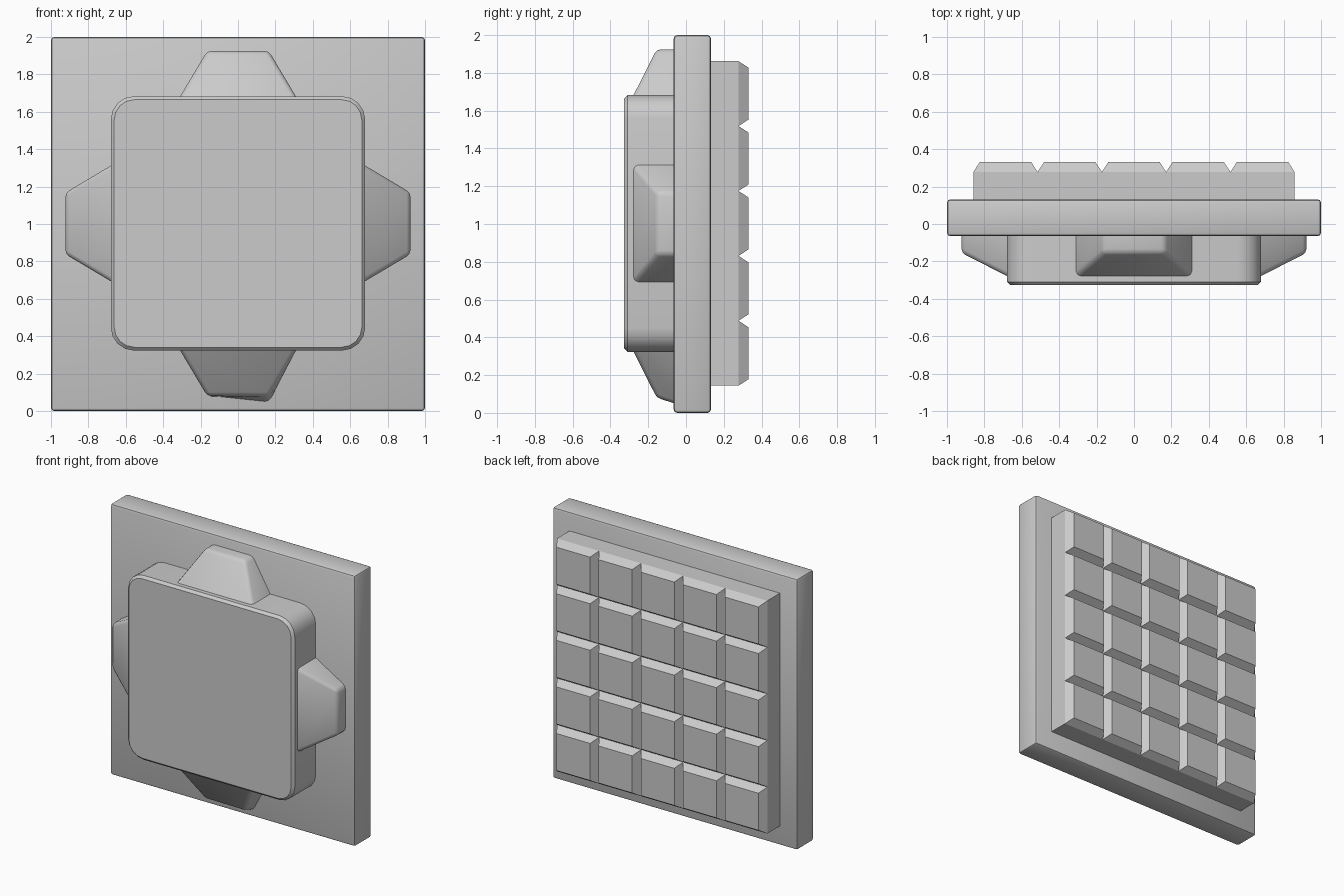
import bpy, bmesh, math
from mathutils import Vector, Matrix

if "Cube" in bpy.data.objects:
    bpy.data.objects.remove(bpy.data.objects["Cube"])

CZ = 1.003  # height of the panel's centre


def make(name, bm, angle=35, smooth=True):
    bmesh.ops.recalc_face_normals(bm, faces=bm.faces)
    me = bpy.data.meshes.new(name)
    bm.to_mesh(me)
    bm.free()
    ob = bpy.data.objects.new(name, me)
    bpy.context.collection.objects.link(ob)
    if smooth:
        bpy.ops.object.select_all(action='DESELECT')
        ob.select_set(True)
        bpy.context.view_layer.objects.active = ob
        bpy.ops.object.shade_smooth_by_angle(angle=math.radians(angle))
    return ob


def box(bm, lo, hi):
    lo, hi = Vector(lo), Vector(hi)
    m = Matrix.Translation((lo + hi) / 2) @ Matrix.Diagonal((*(hi - lo), 1))
    return bmesh.ops.create_cube(bm, size=1, matrix=m)['verts']


def bevel(bm, edges, width, segments):
    bmesh.ops.bevel(bm, geom=edges, offset=width, segments=segments,
                    profile=0.5, affect='EDGES', clamp_overlap=True)


def all_verts(edge, test):
    return all(test(v.co) for v in edge.verts)


# Main square plate
bm = bmesh.new()
box(bm, (-1, -0.065, 0), (1, 0.132, 2))
bevel(bm, bm.edges[:], 0.018, 2)
make("plate", bm)

# Raised front pad with rounded corners and a narrow front chamfer
bm = bmesh.new()
box(bm, (-0.68, -0.327, CZ - 0.68), (0.68, -0.03, CZ + 0.68))
bevel(bm, [e for e in bm.edges
           if abs(e.verts[0].co.y - e.verts[1].co.y) > 0.1], 0.125, 4)
bevel(bm, [e for e in bm.edges
           if all_verts(e, lambda c: c.y < -0.32)], 0.018, 1)
make("front_pad", bm)


# Tapered lugs around the pad
def lug(name, turn, skew=0.0):
    bm = bmesh.new()
    vs = box(bm, (-0.312, -0.28, 0.675), (0.312, -0.055, 0.922))
    for v in vs:
        if v.co.z > 0.8:
            v.co.x *= 0.165 / 0.312
            if v.co.y < -0.1:
                v.co.y = -0.155
            elif v.co.x < 0:
                v.co.z += skew
    edges = [e for e in bm.edges
             if not all_verts(e, lambda c: c.z < 0.7)
             and not all_verts(e, lambda c: c.y > -0.06)]
    bevel(bm, edges, 0.022, 2)
    bm.transform(Matrix.Translation((0, 0, CZ)) @ Matrix.Rotation(turn, 4, 'Y'))
    make(name, bm)


lug("top_lug", 0)
lug("right_lug", math.pi / 2)
lug("bottom_lug", math.pi, 0.035)
lug("left_lug", -math.pi / 2)

# Back block carrying a 5 x 5 field of bevelled tiles
N, HALF = 5, 0.859
step = 2 * HALF / N
bm = bmesh.new()
box(bm, (-HALF, 0.1, CZ - HALF), (HALF, 0.278, CZ + HALF))
for i in range(N):
    for j in range(N):
        x, z = -HALF + (i + 0.5) * step, CZ - HALF + (j + 0.5) * step
        h = step / 2
        vs = box(bm, (x - h, 0.278, z - h), (x + h, 0.332, z + h))
        for v in vs:
            if v.co.y > 0.3:
                v.co.x = x + (v.co.x - x) * (h - 0.035) / h
                v.co.z = z + (v.co.z - z) * (h - 0.035) / h
# Drop the hidden faces between the tiles and the block
hidden = [f for f in bm.faces if all(abs(v.co.y - 0.278) < 1e-4 for v in f.verts)]
bmesh.ops.delete(bm, geom=hidden, context='FACES')
make("back_tiles", bm, smooth=False)
